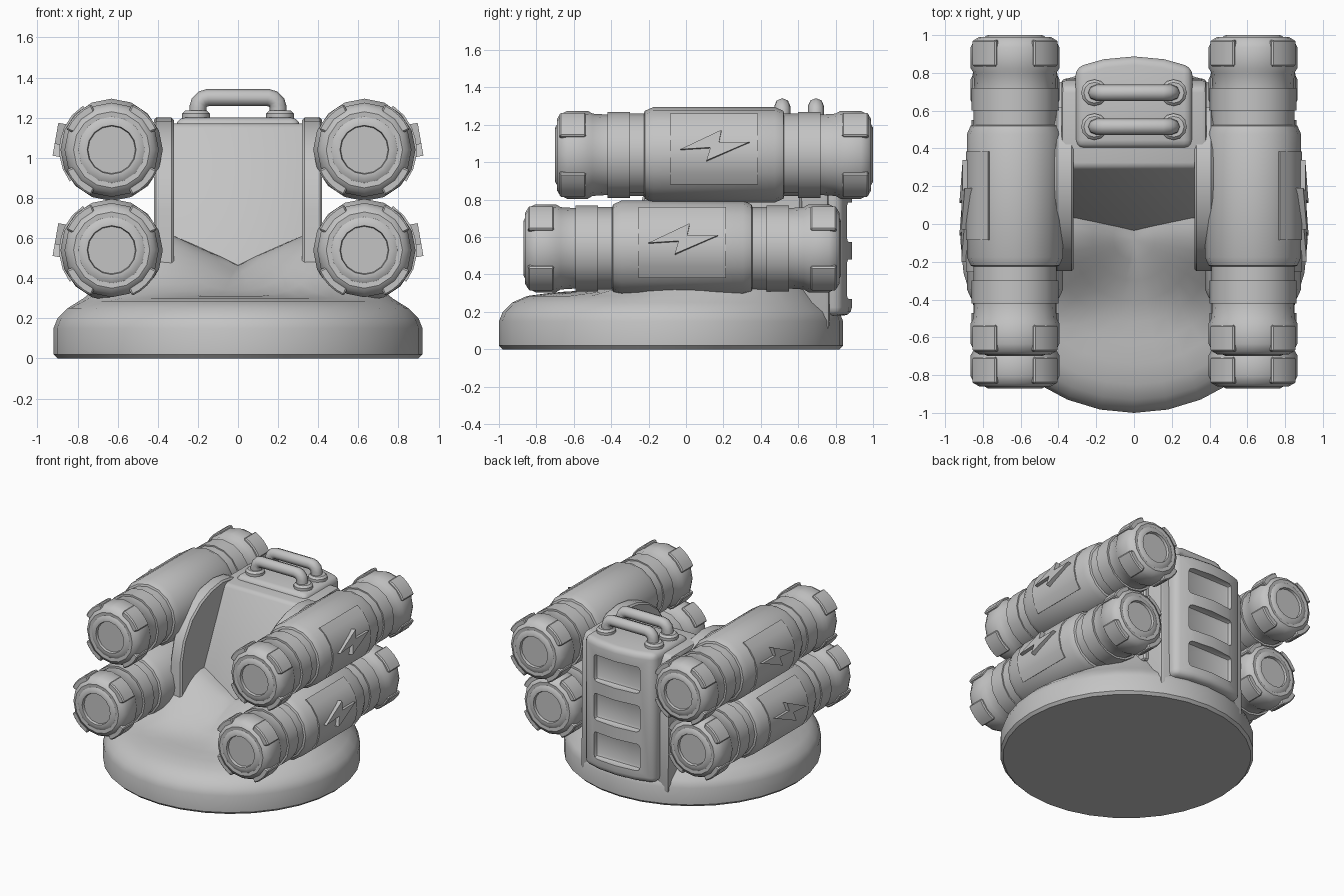
import bpy, bmesh
from math import sin, cos, pi, radians, hypot
from mathutils import Vector

cube = bpy.data.objects.get("Cube")
if cube:
    bpy.data.objects.remove(cube, do_unlink=True)

grey = bpy.data.materials.new("plain_grey")
grey.use_nodes = True
GREY = (0.55, 0.55, 0.55, 1)
grey.diffuse_color = GREY
grey.node_tree.nodes["Principled BSDF"].inputs["Base Color"].default_value = GREY


def finish(ob, angle=35):
    """Bake modifiers, assign the colour, smooth gentle edges."""
    bpy.ops.object.select_all(action='DESELECT')
    ob.select_set(True)
    bpy.context.view_layer.objects.active = ob
    bpy.ops.object.convert(target='MESH')
    ob.data.materials.clear()
    ob.data.materials.append(grey)
    bpy.ops.object.shade_smooth_by_angle(angle=radians(angle))
    return ob


def to_object(name, bm):
    bmesh.ops.recalc_face_normals(bm, faces=bm.faces)
    me = bpy.data.meshes.new(name)
    bm.to_mesh(me)
    bm.free()
    ob = bpy.data.objects.new(name, me)
    bpy.context.collection.objects.link(ob)
    return ob


def mirror(ob):
    ob.modifiers.new("mirror", 'MIRROR').use_axis = (True, False, False)


def bevel(ob, width, segments=2, angle=40):
    m = ob.modifiers.new("bevel", 'BEVEL')
    m.width, m.segments, m.angle_limit = width, segments, radians(angle)


def prism(bm, points, shift):
    """Extrude a flat outline along a vector."""
    face = bm.faces.new([bm.verts.new(p) for p in points])
    ext = bmesh.ops.extrude_face_region(bm, geom=[face])
    moved = [g for g in ext["geom"] if isinstance(g, bmesh.types.BMVert)]
    bmesh.ops.translate(bm, verts=moved, vec=shift)


def lathe(bm, points, centre, axis, steps):
    verts = [bm.verts.new(p) for p in points]
    edges = [bm.edges.new(pair) for pair in zip(verts, verts[1:])]
    bmesh.ops.spin(bm, geom=verts + edges, cent=centre, axis=axis,
                   angle=2 * pi, steps=steps)
    bmesh.ops.remove_doubles(bm, verts=bm.verts, dist=0.0005)


def arc_plate(bm, cx, cz, r0, r1, a0, a1, y0, y1, n=4):
    angles = [radians(a0 + (a1 - a0) * i / n) for i in range(n + 1)]
    outline = [(cx + r1 * cos(a), y0, cz + r1 * sin(a)) for a in angles]
    outline += [(cx + r0 * cos(a), y0, cz + r0 * sin(a)) for a in reversed(angles)]
    prism(bm, outline, (0, y1 - y0, 0))


# Round base with a mound that rises toward the seat back
BASE_Y = -0.08
rim = [(0, 0), (.9, 0), (.92, .02), (.92, .15), (.9, .2), (.85, .25), (.77, .285),
       (.66, .3), (.55, .31), (.44, .31), (.33, .31), (.22, .31), (.11, .31), (0, .31)]
bm = bmesh.new()
lathe(bm, [(0, BASE_Y - r, z) for r, z in rim], (0, BASE_Y, 0), (0, 0, 1), 32)
for v in bm.verts:
    if v.co.z > .27:
        x, y = v.co.x, v.co.y
        d = hypot(max(abs(x) - .36, 0), max(-y, y - .7, 0))
        t = max(0, 1 - d / .55)
        fade = min(1, (.85 - hypot(x, y - BASE_Y)) / .25)
        valley = .15 * max(0, 1 - abs(x) / .34)
        v.co.z += (.31 - valley) * t * t * (3 - 2 * t) * fade
finish(to_object("round_base", bm))

# Seat back with a leaning front
bm = bmesh.new()
side = [(-.16, .2), (.3, 1.17), (.72, 1.17), (.76, 1.1), (.77, .1), (-.16, .1)]
prism(bm, [(-.385, y, z) for y, z in side], (.77, 0, 0))
seat = to_object("seat_back", bm)
bevel(seat, .025)
finish(seat)

# Rounded side wings beside the seat
bm = bmesh.new()
wing = [(-.25, .35), (-.25, .74), (-.21, .9), (-.12, 1.04), (0, 1.13), (.13, 1.18),
        (.27, 1.2), (.4, 1.18), (.52, 1.12), (.62, 1), (.62, .35)]
prism(bm, [(.32, y, z) for y, z in wing], (.1, 0, 0))
wings = to_object("side_wings", bm)
bevel(wings, .012, 1)
mirror(wings)
finish(wings)

# Back pack with a bowed rear face and three recessed windows
bm = bmesh.new()
plan = [(-.31, .4), (.31, .4), (.31, .83), (.16, .872), (0, .887), (-.16, .872), (-.31, .83)]
prism(bm, [(x, y, .18) for x, y in plan], (0, 0, 1.02))
pack = to_object("back_pack", bm)
bevel(pack, .045, 3)

bm = bmesh.new()
for z in (.27, .575, .88):
    prism(bm, [(-.2, .825, z), (.2, .825, z), (.2, .825, z + .21), (-.2, .825, z + .21)],
          (0, .2, 0))
cutter = to_object("window_cutter", bm)
cutter.hide_render = True
bevel(cutter, .025)
cut = pack.modifiers.new("windows", 'BOOLEAN')
cut.operation, cut.object, cut.solver = 'DIFFERENCE', cutter, 'EXACT'
finish(pack)
bpy.data.objects.remove(cutter, do_unlink=True)

# Two carrying handles with round feet
for label, y in (("front", .515), ("rear", .695)):
    curve = bpy.data.curves.new(label + "_handle", 'CURVE')
    curve.dimensions = '3D'
    curve.bevel_depth, curve.bevel_resolution = .043, 2
    half = [(.2, 1.17), (.2, 1.25)]
    half += [(.15 + .05 * cos(a), 1.25 + .05 * sin(a)) for a in (pi / 6, pi / 3, pi / 2)]
    path = half + [(-x, z) for x, z in reversed(half)]
    spline = curve.splines.new('POLY')
    spline.points.add(len(path) - 1)
    for p, (x, z) in zip(spline.points, path):
        p.co = (x, y, z, 1)
    ob = bpy.data.objects.new(label + "_handle", curve)
    bpy.context.collection.objects.link(ob)
    finish(ob, 50)

    bm = bmesh.new()
    foot = [(0, 1.18), (.07, 1.18), (.07, 1.22), (.055, 1.235), (0, 1.235)]
    lathe(bm, [(.21 + r, y, z) for r, z in foot], (.21, y, 0), (0, 0, 1), 12)
    feet = to_object(label + "_handle_feet", bm)
    mirror(feet)
    finish(feet)

# Canisters, two on each side: half profile as radius and distance from the middle
CX = .63
half = [(0, .83), (.118, .83), (.122, .85), (.145, .85), (.165, .838), (.19, .84),
        (.215, .825), (.235, .785), (.235, .675), (.22, .65), (.215, .57), (.23, .57),
        (.23, .45), (.22, .45), (.22, .375), (.235, .37), (.255, .325)]
bolt = [(-.18, -.02), (.04, .086), (.027, .02), (.19, .02), (-.04, -.08), (-.02, -.01)]
tilt = radians(10)
outward = Vector((cos(tilt), 0, sin(tilt)))
upward = Vector((-sin(tilt), 0, cos(tilt)))

for label, cy, cz in (("lower", -.02, .54), ("upper", .15, 1.04)):
    bm = bmesh.new()
    profile = [(r, -t) for r, t in half] + list(reversed(half))
    lathe(bm, [(CX, cy + t, cz + r) for r, t in profile], (CX, cy, cz), (0, 1, 0), 16)
    body = to_object(label + "_canisters", bm)
    mirror(body)
    finish(body)

    # Grip lugs around both end caps
    bm = bmesh.new()
    for y in (cy - .825, cy + .685):
        for quarter in range(4):
            a = 90 * quarter
            arc_plate(bm, CX, cz, .19, .25, a + 24, a + 66, y, y + .14)
    lugs = to_object(label + "_cap_lugs", bm)
    bevel(lugs, .008, 1)
    mirror(lugs)
    finish(lugs)

    # Curved cover plate on the outer side
    bm = bmesh.new()
    arc_plate(bm, CX, cz, .235, .262, -37, 57, cy - .235, cy + .235, 6)
    plate = to_object(label + "_cover_plates", bm)
    mirror(plate)
    finish(plate)

    # Raised zigzag emblem
    bm = bmesh.new()
    origin = Vector((CX, cy, cz)) + outward * .24
    prism(bm, [origin + Vector((0, u, 0)) + upward * v for u, v in bolt], outward * .045)
    emblem = to_object(label + "_zigzag_emblems", bm)
    mirror(emblem)
    finish(emblem)
